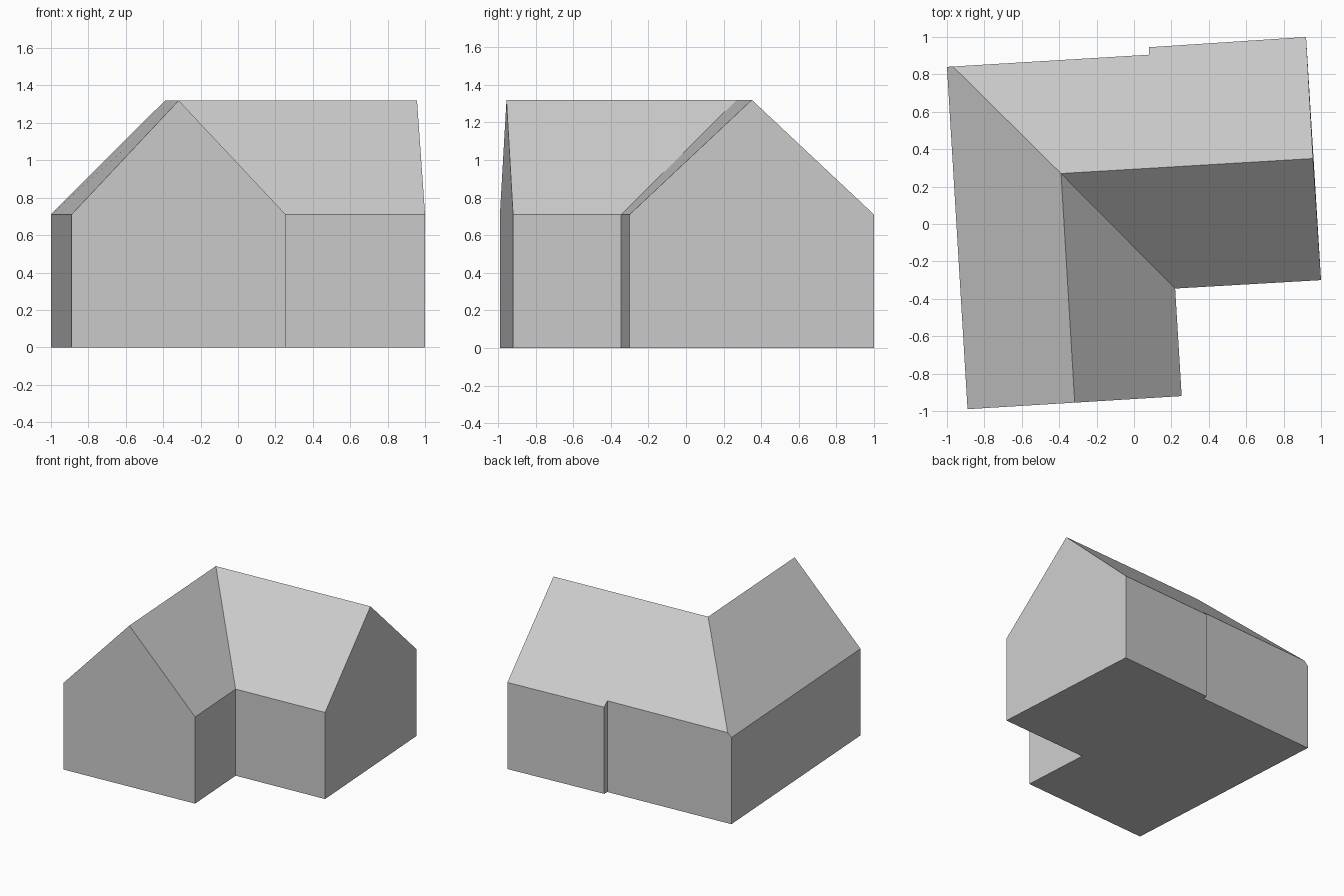
import bpy
import bmesh

cube = bpy.data.objects.get("Cube")
if cube:
    bpy.data.objects.remove(cube, do_unlink=True)

EAVE, RIDGE = 0.71, 1.32

# One plain plaster grey
grey = bpy.data.materials.new("light grey")
grey.use_nodes = True
colour = (0.6, 0.6, 0.6, 1)
grey.diffuse_color = colour
grey.node_tree.nodes["Principled BSDF"].inputs["Base Color"].default_value = colour

# L-shaped footprint, anticlockwise, with a small jog in the back wall
plan = {
    "front_left": (-0.89, -0.99), "front_right": (0.255, -0.92),
    "inner": (0.22, -0.345), "side_front": (1.0, -0.30),
    "side_back": (0.92, 1.0), "jog_out": (0.08, 0.945),
    "jog_in": (0.08, 0.905), "back": (-1.0, 0.84),
}
# The recessed back wall cuts higher into the back roof slope
top_z = {"jog_in": 0.748}

bm = bmesh.new()
ground = {n: bm.verts.new((x, y, 0)) for n, (x, y) in plan.items()}
eave = {n: bm.verts.new((x, y, top_z.get(n, EAVE))) for n, (x, y) in plan.items()}
hip_foot = bm.verts.new((-0.968, 0.842, 0.743))
front_peak = bm.verts.new((-0.317, -0.955, RIDGE))
corner_peak = bm.verts.new((-0.39, 0.27, RIDGE))
side_peak = bm.verts.new((0.957, 0.35, RIDGE))

# Floor and walls, with the extra top point where a wall meets a ridge or hip
extra = {"front_left": front_peak, "side_front": side_peak, "jog_in": hip_foot}
bm.faces.new(list(reversed(list(ground.values()))))
names = list(plan)
for a, b in zip(names, names[1:] + names[:1]):
    peak = [extra[a]] if a in extra else []
    bm.faces.new([ground[a], ground[b], eave[b]] + peak + [eave[a]])

# Four roof slopes
bm.faces.new([eave["front_left"], front_peak, corner_peak, hip_foot, eave["back"]])
bm.faces.new([front_peak, eave["front_right"], eave["inner"], corner_peak])
bm.faces.new([corner_peak, eave["inner"], eave["side_front"], side_peak])
bm.faces.new([corner_peak, side_peak, eave["side_back"], eave["jog_out"],
              eave["jog_in"], hip_foot])
bmesh.ops.recalc_face_normals(bm, faces=bm.faces)

mesh = bpy.data.meshes.new("house")
bm.to_mesh(mesh)
bm.free()
mesh.materials.append(grey)
house = bpy.data.objects.new("house", mesh)
bpy.context.collection.objects.link(house)
